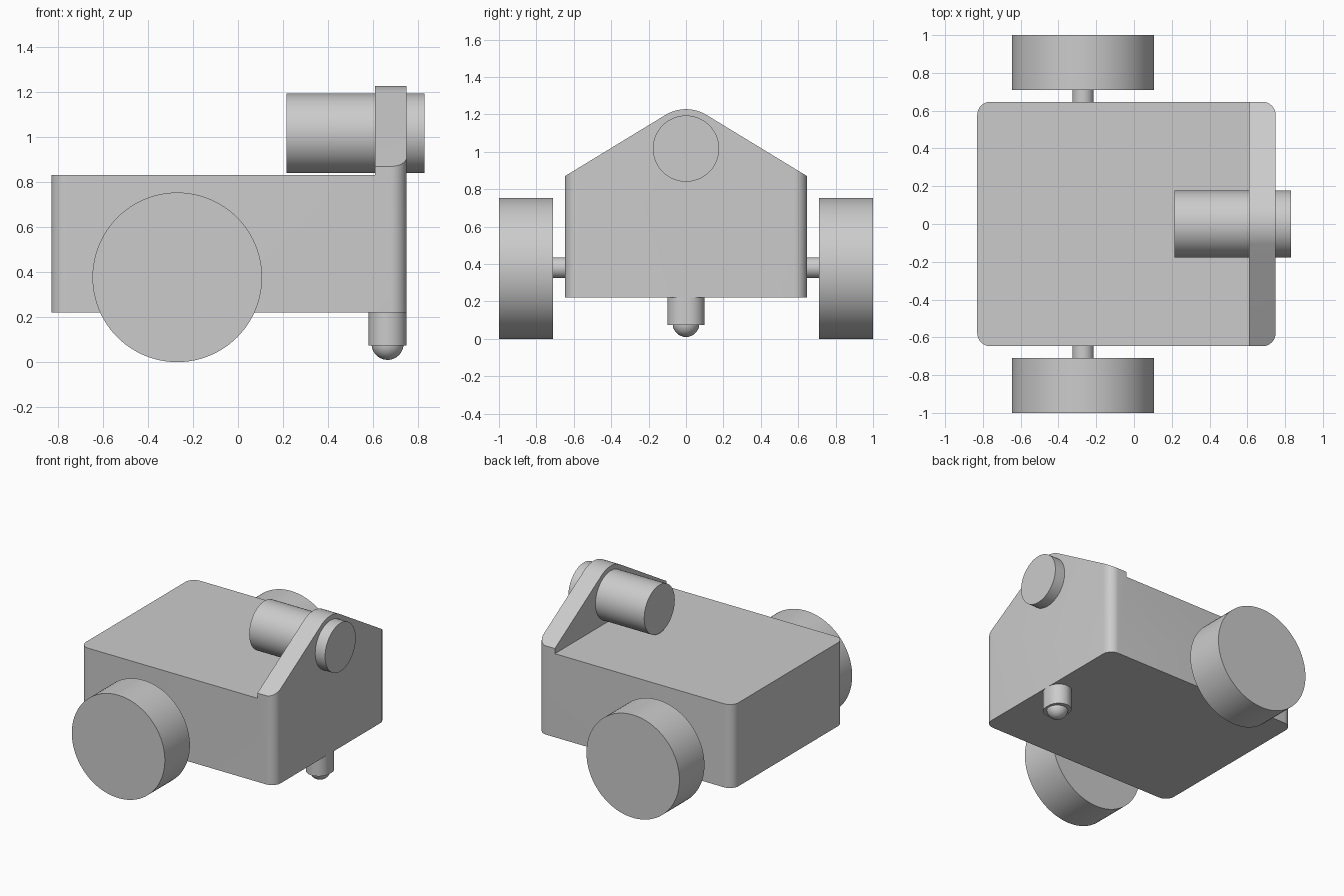
import bpy, bmesh
from math import sin, cos, pi, atan2, acos, hypot, radians
from mathutils import Vector

if "Cube" in bpy.data.objects:
    bpy.data.objects.remove(bpy.data.objects["Cube"])


def smooth(o):
    bpy.ops.object.select_all(action='DESELECT')
    o.select_set(True)
    bpy.context.view_layer.objects.active = o
    bpy.ops.object.shade_smooth_by_angle(angle=radians(30))


def prism(name, pts, offset):
    """Extrude a closed 3D outline along an offset vector."""
    bm = bmesh.new()
    face = bm.faces.new([bm.verts.new(p) for p in pts])
    ext = bmesh.ops.extrude_face_region(bm, geom=[face])
    verts = [g for g in ext['geom'] if isinstance(g, bmesh.types.BMVert)]
    bmesh.ops.translate(bm, verts=verts, vec=Vector(offset))
    bmesh.ops.recalc_face_normals(bm, faces=bm.faces)
    me = bpy.data.meshes.new(name)
    bm.to_mesh(me)
    bm.free()
    o = bpy.data.objects.new(name, me)
    bpy.context.collection.objects.link(o)
    return o


def rounded_rect(x0, x1, y0, y1, r, z, n=10):
    corners = [(x1 - r, y1 - r), (x0 + r, y1 - r), (x0 + r, y0 + r), (x1 - r, y0 + r)]
    return [(cx + r * cos(pi / 2 * (k + i / n)), cy + r * sin(pi / 2 * (k + i / n)), z)
            for k, (cx, cy) in enumerate(corners) for i in range(n + 1)]


def cylinder(name, r, depth, loc, rot):
    bpy.ops.mesh.primitive_cylinder_add(vertices=96, radius=r, depth=depth, location=loc, rotation=rot)
    o = bpy.context.object
    o.name = name
    smooth(o)


def boolean(o, cutter, op):
    m = o.modifiers.new(op, 'BOOLEAN')
    m.operation, m.solver, m.object = op, 'EXACT', cutter
    bpy.context.view_layer.objects.active = o
    bpy.ops.object.modifier_apply(modifier=m.name)
    bpy.data.objects.remove(cutter)


# Chassis with the peaked end plate, cut from one rounded block
HY, BOTTOM, DECK = 0.647, 0.22, 0.832
body = prism("chassis", rounded_rect(-0.83, 0.75, -HY, HY, 0.07, BOTTOM), (0, 0, 1.3))
cz, r, shoulder = 1.018, 0.21, 0.87
a = atan2(shoulder - cz, HY) + acos(r / hypot(HY, shoulder - cz))
arc = [a + (pi - 2 * a) * i / 16 for i in range(17)]
e = 0.1
slope = (cz + r * sin(a) - shoulder) / (HY - r * cos(a))
gable = [(-1, -HY - e, 0), (-1, HY + e, 0), (-1, HY + e, shoulder - e * slope)]
gable += [(-1, r * cos(t), cz + r * sin(t)) for t in arc]
gable += [(-1, -HY - e, shoulder - e * slope)]
boolean(body, prism("gable_cutter", gable, (2, 0, 0)), 'INTERSECT')
deck = [(-1, -1, DECK), (0.61, -1, DECK), (0.61, 1, DECK), (-1, 1, DECK)]
boolean(body, prism("deck_cutter", deck, (0, 0, 1)), 'DIFFERENCE')
smooth(body)

# Barrel through the end plate
cylinder("barrel", 0.177, 0.615, (0.5225, 0, 1.017), (0, pi / 2, 0))

# Wheels and axle stubs
for side, s in (("front", -1), ("back", 1)):
    cylinder(side + "_wheel", 0.377, 0.29, (-0.27, s * 0.855, 0.377), (pi / 2, 0, 0))
    cylinder(side + "_axle", 0.056, 0.09, (-0.27, s * 0.675, 0.38), (pi / 2, 0, 0))

# Ball caster: oblong housing and ball
housing = prism("caster_housing", rounded_rect(0.581, 0.75, -0.1, 0.1, 0.0844, 0.073), (0, 0, 0.147))
smooth(housing)
bpy.ops.mesh.primitive_uv_sphere_add(segments=48, ring_count=24, radius=0.071, location=(0.665, 0, 0.081))
bpy.context.object.name = "caster_ball"
smooth(bpy.context.object)
